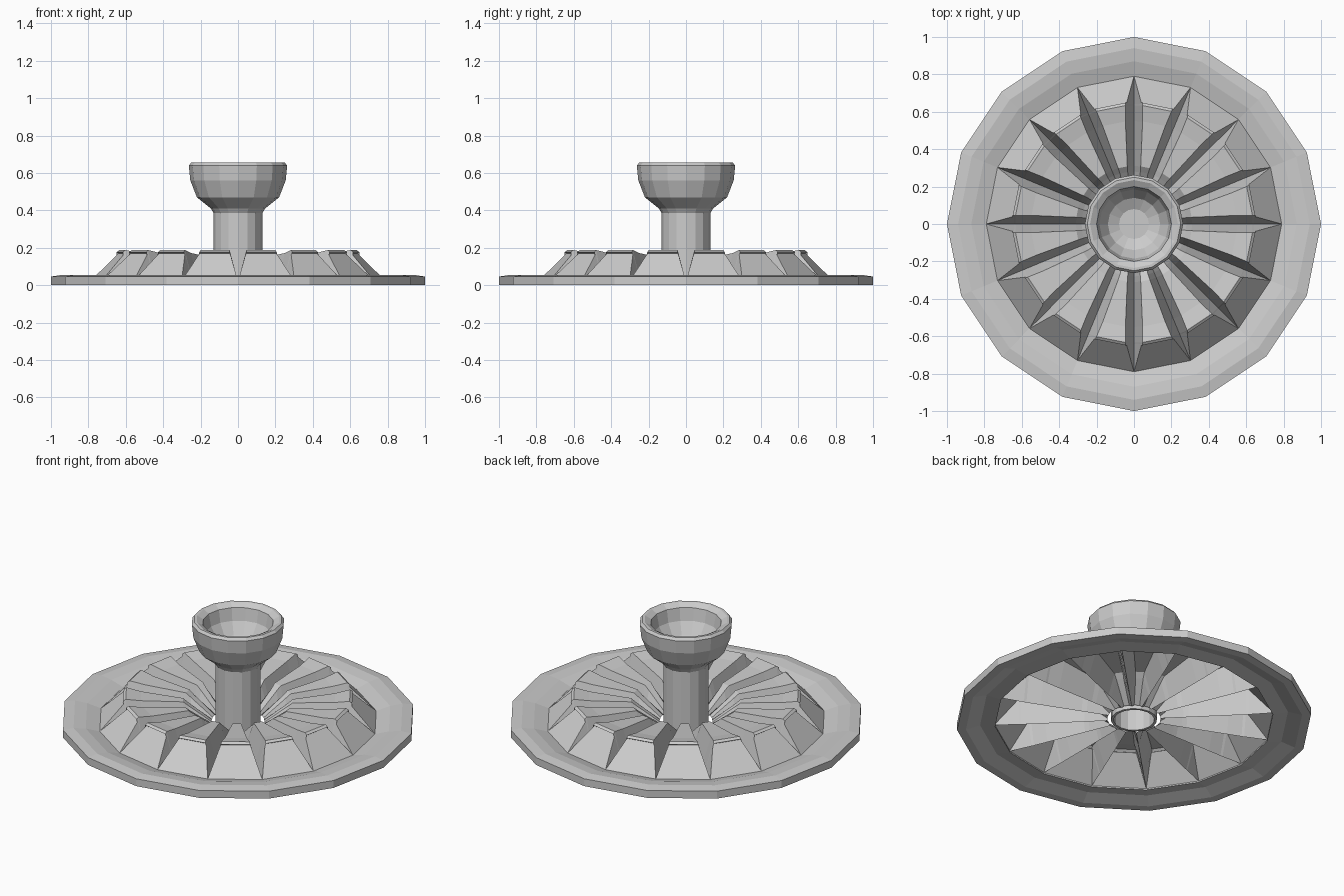
import bpy, bmesh
from math import cos, sin, pi

if "Cube" in bpy.data.objects:
    bpy.data.objects.remove(bpy.data.objects["Cube"])

N = 16
STEP = 2 * pi / N


def polar(r, a, z):
    return (r * cos(a), r * sin(a), z)


def finish(name, bm):
    bmesh.ops.remove_doubles(bm, verts=bm.verts, dist=0.0005)
    bmesh.ops.recalc_face_normals(bm, faces=bm.faces)
    me = bpy.data.meshes.new(name)
    bm.to_mesh(me)
    bm.free()
    ob = bpy.data.objects.new(name, me)
    bpy.context.collection.objects.link(ob)
    return ob


def lathe(name, profile, closed=False):
    """Spin an (r, z) profile into a flat-faced 16-sided solid."""
    bm = bmesh.new()
    rings = [[bm.verts.new(polar(r, k * STEP, z)) for k in range(N)] for r, z in profile]
    pairs = list(zip(rings, rings[1:]))
    if closed:
        pairs.append((rings[-1], rings[0]))
    for a, b in pairs:
        for k in range(N):
            j = (k + 1) % N
            bm.faces.new((a[k], a[j], b[j], b[k]))
    if not closed:
        bm.faces.new(rings[-1])
    return finish(name, bm)


# Dished outer rim
lathe("outer_rim", [(1.0, 0.0), (1.0, 0.046), (0.94, 0.055), (0.87, 0.046),
                    (0.785, 0.02), (0.785, 0.012), (0.87, 0.025), (0.95, 0.0)], closed=True)

# Hollow post flaring into a cup handle, with a bowl inside
lathe("post_and_cup", [(0.115, 0.30), (0.115, 0.015), (0.13, 0.015), (0.13, 0.385),
                       (0.145, 0.41), (0.22, 0.47), (0.255, 0.56), (0.263, 0.64),
                       (0.25, 0.655), (0.235, 0.655), (0.20, 0.635), (0.185, 0.56),
                       (0.14, 0.49), (0.08, 0.46)])

# Fluted basket: raised panels (r, z, half groove width) split by V grooves
PANEL = [(0.79, 0.022, 0.0), (0.64, 0.17, 0.042), (0.65, 0.177, 0.045), (0.635, 0.188, 0.045),
         (0.55, 0.172, 0.046), (0.31, 0.15, 0.036), (0.28, 0.125, 0.034), (0.15, 0.025, 0.014)]
bm = bmesh.new()
for k in range(N):
    a0, a1 = k * STEP, (k + 1) * STEP
    left = [bm.verts.new(polar(r, a0 + w / r, z)) for r, z, w in PANEL]
    right = [bm.verts.new(polar(r, a1 - w / r, z)) for r, z, w in PANEL]
    for i in range(len(PANEL) - 1):
        bm.faces.new((left[i], right[i], right[i + 1], left[i + 1]))
    # groove walls run down to a straight valley line
    for edge, a in ((left, a0), (right, a1)):
        valley = [bm.verts.new(polar(r, a, 0.018 + 0.004 * (r > 0.78))) for r, z, w in PANEL]
        for i in range(len(PANEL) - 1):
            bm.faces.new((edge[i], edge[i + 1], valley[i + 1], valley[i]) if i
                         else (edge[0], edge[1], valley[1]))
finish("fluted_basket", bm)
